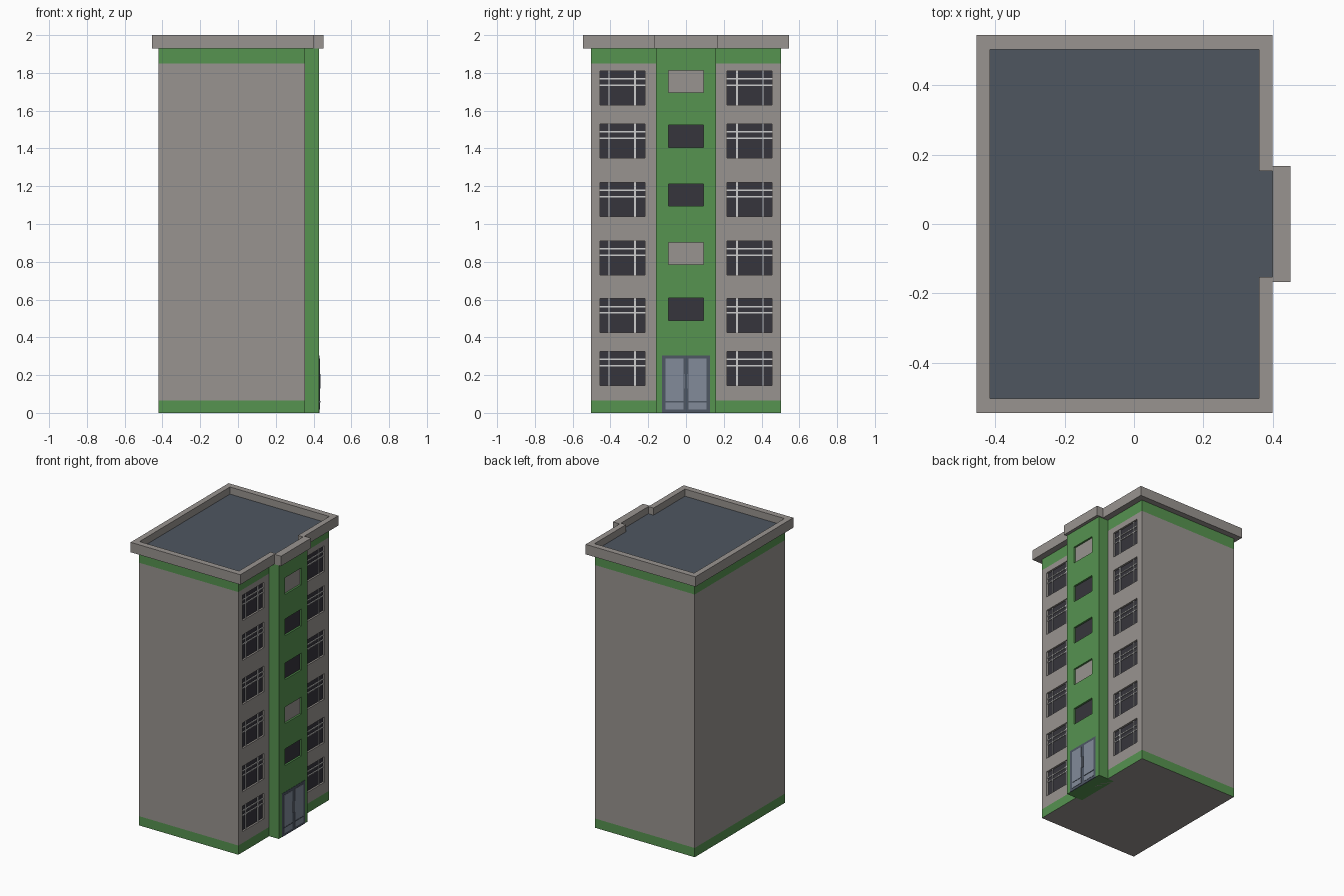
import bpy
import bmesh

cube = bpy.data.objects.get("Cube")
if cube:
    bpy.data.objects.remove(cube, do_unlink=True)


def material(name, r, g, b):
    """Flat material from 8-bit display values."""
    lin = [((c / 255 + 0.055) / 1.055) ** 2.4 for c in (r, g, b)] + [1]
    m = bpy.data.materials.new(name)
    m.use_nodes = True
    m.diffuse_color = lin
    m.node_tree.nodes["Principled BSDF"].inputs["Base Color"].default_value = lin
    return m


GREY = material("wall_grey", 153, 148, 144)
GREEN = material("wall_green", 86, 147, 80)
ROOF = material("roof_slate", 78, 86, 96)
DARK = material("window_dark", 54, 53, 60)
BAR = material("window_bar_white", 205, 205, 205)
GLASS = material("door_glass", 130, 139, 154)
FRAME = material("door_frame_slate", 78, 87, 100)


def finish(name, bm, mats):
    bmesh.ops.recalc_face_normals(bm, faces=bm.faces)
    me = bpy.data.meshes.new(name)
    bm.to_mesh(me)
    bm.free()
    for m in mats:
        me.materials.append(m)
    ob = bpy.data.objects.new(name, me)
    bpy.context.collection.objects.link(ob)
    return ob


def add_box(bm, x, y, z):
    """Add a box given (low, high) ranges."""
    vs = bmesh.ops.create_cube(bm, size=1)["verts"]
    for v in vs:
        v.co = [r[0] if c < 0 else r[1] for c, r in zip(v.co, (x, y, z))]


def boxes(name, mat, ranges):
    bm = bmesh.new()
    for r in ranges:
        add_box(bm, *r)
    return finish(name, bm, [mat])


def carve(ob, ranges):
    """Cut shallow openings into a wall."""
    cutter = boxes("opening_cutter", ob.data.materials[0], ranges)
    cutter.hide_render = True
    mod = ob.modifiers.new("openings", "BOOLEAN")
    mod.operation = "DIFFERENCE"
    mod.solver = "EXACT"
    mod.object = cutter
    bpy.context.view_layer.objects.active = ob
    bpy.ops.object.modifier_apply(modifier=mod.name)
    bpy.data.objects.remove(cutter, do_unlink=True)


WALL, TOWER, RECESS = 0.355, 0.43, 0.015
EAVES = 1.93

# Main block with green bands at base and eaves
bm = bmesh.new()
add_box(bm, (-0.42, WALL), (-0.503, 0.503), (0, EAVES))
for h in (0.065, 1.85):
    bmesh.ops.bisect_plane(bm, geom=bm.verts[:] + bm.edges[:] + bm.faces[:],
                           plane_co=(0, 0, h), plane_no=(0, 0, 1))
for f in bm.faces:
    z = f.calc_center_median().z
    side = abs(f.normal.z) < 0.5
    f.material_index = int(side and (z < 0.065 or z > 1.85))
body = finish("main_block", bm, [GREY, GREEN])

# Projecting stair tower
tower = boxes("stair_tower", GREEN, [((WALL - 0.05, TOWER), (-0.16, 0.16), (0, EAVES))])

# Side windows: mirrored pair on each floor
panes, bars, openings = [], [], []
back = WALL - RECESS
for z in (0.145, 0.425, 0.73, 1.04, 1.35, 1.63):
    top = z + 0.18
    for s in (-1, 1):
        def span(a, b):
            return tuple(sorted((s * a, s * b)))
        wide = span(0.217, 0.455)
        openings.append(((back, WALL + 0.05), wide, (z, top)))
        panes.append(((back - 0.005, back + 0.002), wide, (z, top)))
        bar_x = (back, back + 0.008)
        bars.append((bar_x, span(0.265, 0.275), (z, top)))
        bars.append((bar_x, span(0.405, 0.411), (z, top)))
        for drop in (0.042, 0.075):
            bars.append((bar_x, wide, (top - drop - 0.004, top - drop + 0.004)))
carve(body, openings)
boxes("side_window_panes", DARK, panes)
boxes("side_window_bars", BAR, bars)

# Stair windows, two of them closed with grey panels
back = TOWER - RECESS
openings, dark, grey = [], [], []
for z, closed in ((0.49, 0), (0.785, 1), (1.095, 0), (1.405, 0), (1.695, 1)):
    rng = (-0.092, 0.092), (z, z + 0.118)
    openings.append(((back, TOWER + 0.05), *rng))
    (grey if closed else dark).append(((back - 0.005, back + 0.002), *rng))
carve(tower, openings)
boxes("stair_window_panes", DARK, dark)
boxes("stair_window_panels", GREY, grey)

# Entrance: frame plate, glass leaves, rails and handles
boxes("entrance_frame", FRAME, [((TOWER - 0.005, TOWER + 0.002), (-0.127, 0.127), (0, 0.305))])
leaves, rails, handles = [], [], []
for s in (-1, 1):
    y = tuple(sorted((s * 0.014, s * 0.108)))
    leaves.append(((TOWER, TOWER + 0.004), y, (0.018, 0.287)))
    rails.append(((TOWER, TOWER + 0.006), y, (0.056, 0.062)))
    handles.append(((TOWER, TOWER + 0.008), tuple(sorted((s * 0.004, s * 0.009))), (0.13, 0.205)))
boxes("door_glass", GLASS, leaves)
boxes("door_rails", FRAME, rails)
boxes("door_handles", GLASS, handles)


# Parapet with stepped outline, and sunken roof deck
def outline(x0, x1, x2, y_out, y_in):
    half = [(x0, -y_out), (x1, -y_out), (x1, -y_in), (x2, -y_in)]
    return half + [(x, -y) for x, y in reversed(half)]


outer = outline(-0.455, 0.40, 0.452, 0.545, 0.167)
inner = outline(-0.415, 0.36, 0.40, 0.503, 0.153)
bm = bmesh.new()
rings = [[bm.verts.new((x, y, z)) for x, y in loop]
         for loop, z in ((outer, EAVES), (outer, 2), (inner, 2), (inner, 1.95))]
for a, b in zip(rings, rings[1:]):
    for i in range(len(a)):
        j = (i + 1) % len(a)
        bm.faces.new((a[i], a[j], b[j], b[i]))
bm.faces.new(rings[0])
bm.faces.new(rings[-1]).material_index = 1
finish("parapet_and_roof", bm, [GREY, ROOF])
